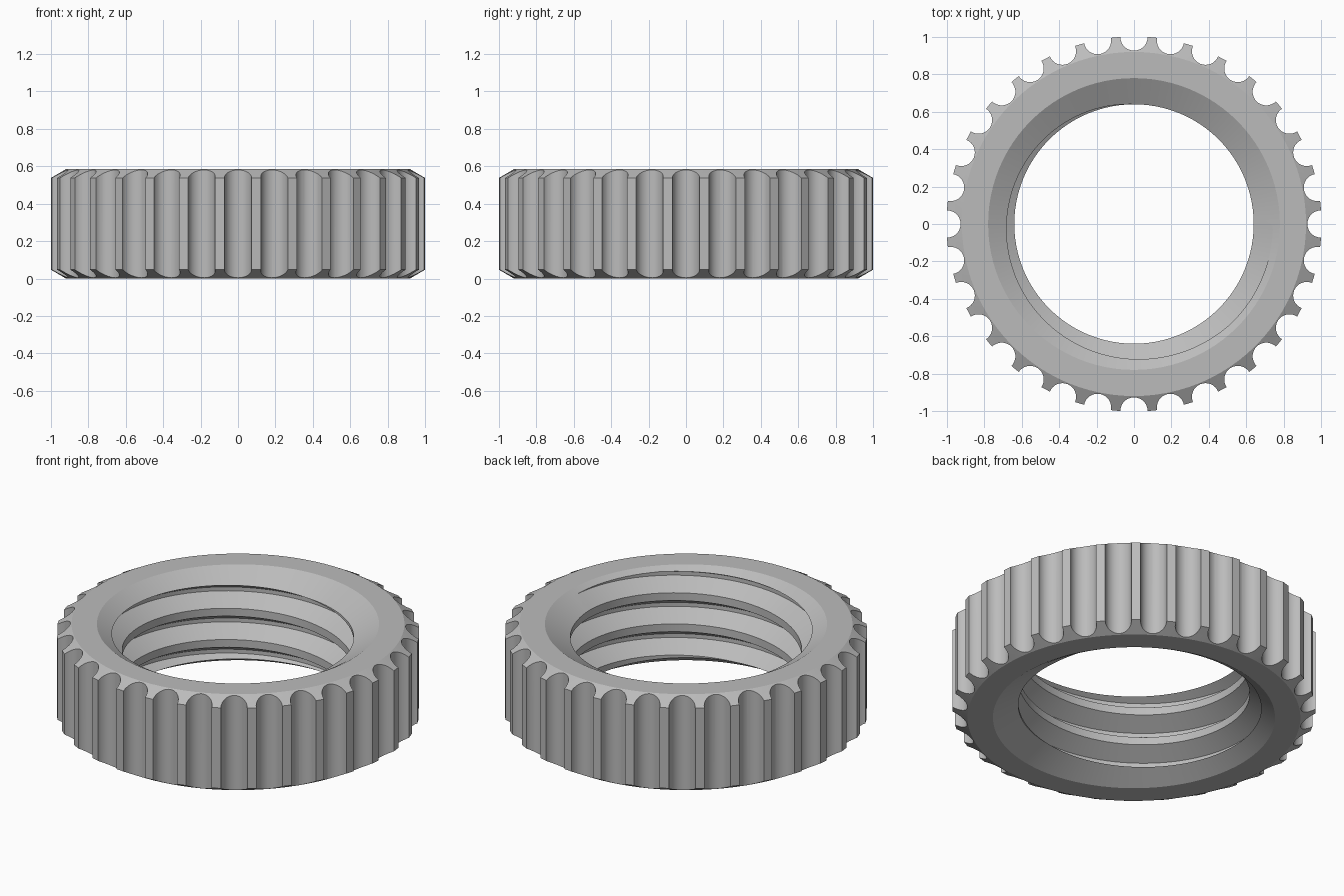
import bpy
import bmesh
from math import cos, sin, pi, tan, radians
from mathutils import Matrix

if "Cube" in bpy.data.objects:
    bpy.data.objects.remove(bpy.data.objects["Cube"])

HEIGHT = 0.585
OUTER = 1.003
BORE, ROOT = 0.64, 0.743       # thread crest and root radii
PITCH = 0.19
SLOPE = tan(radians(30))
SEGMENTS = 96
GROOVES = 32


def make_object(name, bm):
    bmesh.ops.recalc_face_normals(bm, faces=bm.faces)
    mesh = bpy.data.meshes.new(name)
    bm.to_mesh(mesh)
    bm.free()
    obj = bpy.data.objects.new(name, mesh)
    bpy.context.collection.objects.link(obj)
    return obj


def sweep(name, profile, angles, rise, closed):
    """Turn a closed (radius, height) profile around z, climbing by rise per turn."""
    bm = bmesh.new()
    rings = [[bm.verts.new((r * cos(a), r * sin(a), z + rise * a / (2 * pi)))
              for r, z in profile] for a in angles]
    n = len(profile)
    pairs = list(zip(rings, rings[1:]))
    if closed:
        pairs.append((rings[-1], rings[0]))
    else:
        bm.faces.new(rings[0])
        bm.faces.new(rings[-1])
    for p, q in pairs:
        for i in range(n):
            j = (i + 1) % n
            bm.faces.new((p[i], q[i], q[j], p[j]))
    return make_object(name, bm)


# Ring body with chamfered rims inside and out
drop = (0.78 - BORE) * SLOPE
lower = [(BORE, drop), (0.78, 0), (0.92, 0), (OUTER, 0.047)]
profile = lower + [(r, HEIGHT - z) for r, z in reversed(lower)]
step = 2 * pi / SEGMENTS
ring = sweep("grip_ring", profile, [i * step for i in range(SEGMENTS)], 0, True)

# Helical cutter for the inner screw thread
inner = BORE - 0.015
half_root = PITCH / 16
half_mouth = half_root + (ROOT - inner) * SLOPE
half_crest_gap = half_root + (ROOT - BORE) * SLOPE
centre = HEIGHT - drop - half_crest_gap - PITCH / 4
centre -= 4 * PITCH
groove = [(inner, centre - half_mouth), (ROOT, centre - half_root),
          (ROOT, centre + half_root), (inner, centre + half_mouth)]
thread = sweep("thread_cutter", groove,
               [(i + 0.37) * step for i in range(6 * SEGMENTS)], PITCH, False)

# Upright round cutters for the grip flutes
bm = bmesh.new()
for i in range(GROOVES):
    a = 2 * pi * i / GROOVES
    place = Matrix.Rotation(a, 4, "Z") @ Matrix.Translation((1.0, 0, HEIGHT / 2))
    bmesh.ops.create_cone(bm, cap_ends=True, segments=32, radius1=0.073,
                          radius2=0.073, depth=HEIGHT + 0.2, matrix=place)
flutes = make_object("flute_cutter", bm)

# Cut thread and flutes, then drop the cutters
bpy.context.view_layer.objects.active = ring
ring.select_set(True)
for cutter in (thread, flutes):
    cutter.hide_render = True
    mod = ring.modifiers.new(cutter.name, "BOOLEAN")
    mod.operation = "DIFFERENCE"
    mod.solver = "EXACT"
    mod.object = cutter
    bpy.ops.object.modifier_apply(modifier=mod.name)
    bpy.data.objects.remove(cutter)

# Plain grey finish
grey = bpy.data.materials.new("plain_grey")
grey.use_nodes = True
colour = (0.5, 0.5, 0.5, 1)
grey.diffuse_color = colour
grey.node_tree.nodes["Principled BSDF"].inputs["Base Color"].default_value = colour
ring.data.materials.clear()
ring.data.materials.append(grey)
bpy.ops.object.shade_smooth_by_angle(angle=radians(25))
